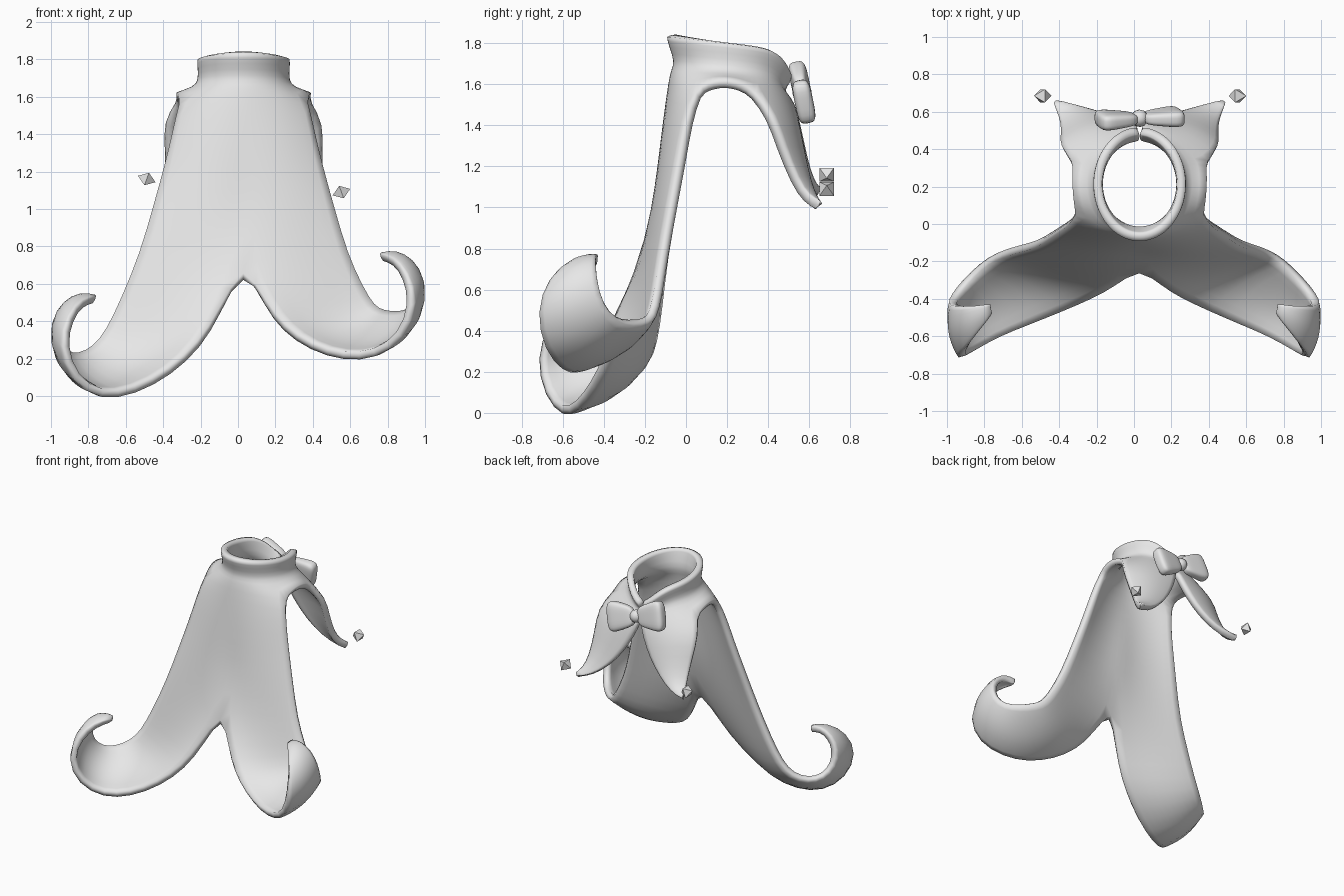
import bpy, bmesh, math
from mathutils import Vector, Matrix

old = bpy.data.objects.get("Cube")
if old:
    bpy.data.objects.remove(old, do_unlink=True)

CENTRE = 0.03      # x of the symmetry line
FRONT_COLS, ARCH_COLS, LAPEL_COLS = 5, 5, 6
COLS = FRONT_COLS + ARCH_COLS + LAPEL_COLS

cloth = bpy.data.materials.new("light_grey")
cloth.use_nodes = True
cloth.diffuse_color = (0.8, 0.8, 0.8, 1)
cloth.node_tree.nodes["Principled BSDF"].inputs["Base Color"].default_value = (0.8, 0.8, 0.8, 1)

# Outer and inner edge of the long front tail, from shoulder to curled tip
TAIL_OUTER = [(-.315, .05, 1.57), (-.35, 0, 1.42), (-.39, -.03, 1.25), (-.455, -.075, 1.02),
              (-.53, -.125, .76), (-.63, -.15, .52), (-.71, -.175, .35), (-.78, -.205, .265),
              (-.86, -.275, .225), (-.92, -.35, .24), (-.955, -.41, .31), (-.95, -.435, .41),
              (-.905, -.44, .48), (-.84, -.44, .515), (-.77, -.43, .5)]
TAIL_INNER = [(.03, -.08, 1.62), (.03, -.105, 1.42), (.03, -.13, 1.2), (.03, -.155, .98),
              (.03, -.235, .705), (-.1, -.335, .45), (-.206, -.395, .283), (-.366, -.465, .142),
              (-.553, -.54, .043), (-.725, -.605, .01), (-.86, -.685, .1), (-.92, -.715, .27),
              (-.885, -.65, .41), (-.83, -.55, .485), (-.77, -.46, .5)]
# Outer and inner edge of the short back lapel
LAPEL_OUTER = [(-.33, .33, 1.57), (-.4, .42, 1.45), (-.39, .47, 1.3),
               (-.39, .54, 1.13), (-.41, .595, 1.05), (-.43, .65, 1.03)]
LAPEL_INNER = [(.025, .53, 1.5), (-.02, .55, 1.38), (-.09, .575, 1.25),
               (-.19, .6, 1.13), (-.31, .635, 1.04), (-.42, .66, 1.01)]


def loft(outer, inner, cols, bulge, sign):
    """Rows of points from the inner to the outer edge, bowed by bulge."""
    rows, last = [], len(outer) - 1
    a, b = [Vector(p) for p in outer], [Vector(p) for p in inner]
    for i in range(last + 1):
        lo, hi = max(i - 1, 0), min(i + 1, last)
        across = a[i] - b[i]
        along = (a[hi] + b[hi]) - (a[lo] + b[lo])
        normal = across.cross(along).normalized() * sign
        depth = bulge(i / last) * across.length
        rows.append([b[i].lerp(a[i], j / cols) + normal * depth * 4 * (j / cols) * (1 - j / cols)
                     for j in range(cols + 1)])
    return rows


def tail_bulge(t):
    """Rounded over the body, scooped like a petal towards the tip."""
    return max(-.11, min(.08, .08 - .6 * (t - .2)))


tail = loft(TAIL_OUTER, TAIL_INNER, FRONT_COLS, tail_bulge, 1)
lapel = [row[::-1] for row in loft(LAPEL_OUTER, LAPEL_INNER, LAPEL_COLS, lambda t: .1, -1)]
# The right lapel hangs a little higher than the left one
raised_lapel = [[p + Vector((0, 0, .014 * i)) for p in row] for i, row in enumerate(lapel)]


def collar_ring(rx, ry, front_z, drop):
    """Half ring that slopes gently, then dips to a notch at the back."""
    ring = []
    for j in range(COLS + 1):
        angle = math.pi * .985 * j / COLS
        t = (1 - math.cos(angle)) / 2
        ring.append(Vector((CENTRE - rx * math.sin(angle), .213 - ry * math.cos(angle),
                            front_z - drop * (.35 * t + .65 * t ** 14))))
    return ring


# Shoulder ring joins the tail, the arm arch and the lapel
arch = []
for j in range(1, ARCH_COLS):
    t = j / ARCH_COLS
    arch.append(tail[0][-1].lerp(lapel[0][0], t) + Vector((-.01, 0, .05)) * 4 * t * (1 - t))
yoke = [collar_ring(.243, .303, 1.835, .2), collar_ring(.24, .29, 1.785, .18),
        collar_ring(.236, .262, 1.71, .14), collar_ring(.268, .28, 1.665, .13),
        tail[0] + arch + lapel[0]]


def mirrored(p, lift):
    """Opposite side; its tail is raised towards the tip."""
    return Vector((2 * CENTRE * (1 - lift) - p.x, p.y, p.z + .225 * lift))


def tail_lift(row, u):
    return min(1, max(0, (row - 4) / (5 - 1.5 * u)))


def no_lift(row, u):
    return 0


def add_grid(bm, rows, flip, lift):
    grid = []
    for i, row in enumerate(rows):
        grid.append([bm.verts.new(mirrored(p, lift(i, j / (len(row) - 1))) if flip else p)
                     for j, p in enumerate(row)])
    for r in range(len(grid) - 1):
        for c in range(len(grid[r]) - 1):
            quad = [grid[r][c], grid[r][c + 1], grid[r + 1][c + 1], grid[r + 1][c]]
            bm.faces.new(quad[::-1] if flip else quad)


def finish(name, bm, smooth=True):
    mesh = bpy.data.meshes.new(name)
    bm.to_mesh(mesh)
    bm.free()
    mesh.materials.append(cloth)
    for face in mesh.polygons:
        face.use_smooth = smooth
    obj = bpy.data.objects.new(name, mesh)
    bpy.context.collection.objects.link(obj)
    return obj


# Cape: collar, shoulders, two tails and two lapels in one cloth shell
bm = bmesh.new()
for flip in (False, True):
    add_grid(bm, yoke, flip, no_lift)
    add_grid(bm, tail, flip, tail_lift)
    add_grid(bm, lapel if flip else raised_lapel, flip, no_lift)
bmesh.ops.remove_doubles(bm, verts=bm.verts, dist=.001)
cape = finish("cape", bm)
shell = cape.modifiers.new("thickness", "SOLIDIFY")
shell.thickness = .05
shell.offset = -.7
shell.edge_crease_inner = shell.edge_crease_outer = .4
rounding = cape.modifiers.new("rounding", "SUBSURF")
rounding.levels = rounding.render_levels = 1

# Bow: two plump loops and a round knot, slightly rolled
BOW = (Matrix.Translation((CENTRE, .565, 1.56)) @ Matrix.Rotation(.2, 4, "X")
       @ Matrix.Rotation(.25, 4, "Y"))
for side, name in ((-1, "bow_loop_right"), (1, "bow_loop_left")):
    bm = bmesh.new()
    bmesh.ops.create_cube(bm, size=2)
    bmesh.ops.subdivide_edges(bm, edges=bm.edges, cuts=1, use_grid_fill=True)
    for v in bm.verts:
        reach = (v.co.x + 1) / 2
        v.co = Vector((side * (.015 + .22 * reach), v.co.y * (.03 + .022 * reach),
                       v.co.z * (.065 + .06 * reach)))
    bmesh.ops.recalc_face_normals(bm, faces=bm.faces)
    bm.transform(BOW)
    loop = finish(name, bm)
    loop.modifiers.new("rounding", "SUBSURF").levels = 2
bm = bmesh.new()
bmesh.ops.create_uvsphere(bm, u_segments=12, v_segments=8, radius=.047)
bm.transform(BOW)
finish("bow_knot", bm)

# Faceted gems floating by the lapel tips
for name, place, tilt in (("gem_right", (-.488, .685, 1.16), .35), ("gem_left", (.553, .685, 1.09), -.35)):
    bm = bmesh.new()
    bmesh.ops.create_uvsphere(bm, u_segments=4, v_segments=2, radius=.05)
    bm.transform(Matrix.Translation(place) @ Matrix.Rotation(tilt, 4, "Y")
                 @ Matrix.Rotation(math.pi / 4, 4, "X") @ Matrix.Rotation(math.pi / 2, 4, "Y"))
    finish(name, bm, smooth=False)
